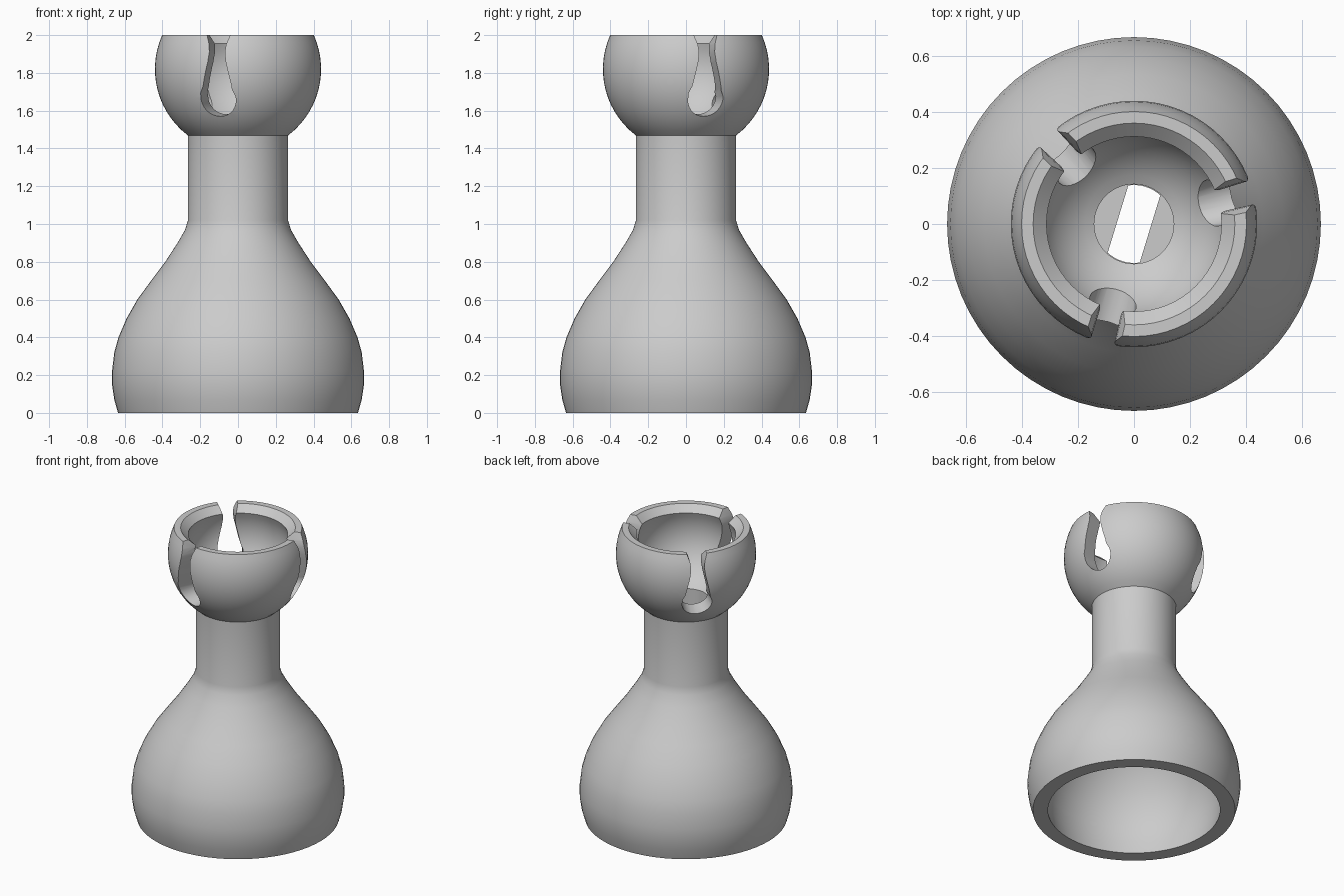
import bpy
import bmesh
import math
from math import cos, sin, pi, sqrt
from mathutils import Matrix, Vector

if "Cube" in bpy.data.objects:
    bpy.data.objects.remove(bpy.data.objects["Cube"], do_unlink=True)

grey = bpy.data.materials.new("light_grey")
grey.use_nodes = True
colour = (0.6, 0.6, 0.6, 1)
grey.diffuse_color = colour
grey.node_tree.nodes["Principled BSDF"].inputs["Base Color"].default_value = colour

SOCKET_Z = 1.82
OUTER_R, INNER_R = 0.44, 0.34
NECK_R, BORE_R = 0.265, 0.142


def finish(name, bm):
    bmesh.ops.recalc_face_normals(bm, faces=bm.faces)
    mesh = bpy.data.meshes.new(name)
    bm.to_mesh(mesh)
    bm.free()
    mesh.materials.append(grey)
    obj = bpy.data.objects.new(name, mesh)
    bpy.context.collection.objects.link(obj)
    return obj


def lathe(name, profile, steps=64):
    bm = bmesh.new()
    verts = [bm.verts.new((r, 0, z)) for r, z in profile]
    edges = [bm.edges.new(pair) for pair in zip(verts, verts[1:])]
    bmesh.ops.spin(bm, geom=verts + edges, cent=(0, 0, 0), axis=(0, 0, 1),
                   angle=2 * pi, steps=steps, use_duplicate=False)
    bmesh.ops.remove_doubles(bm, verts=bm.verts, dist=0.0005)
    return finish(name, bm)


def loft(name, loop_a, loop_b, matrix):
    """Closed solid between two loops of equal length."""
    bm = bmesh.new()
    a = [bm.verts.new(matrix @ Vector(p)) for p in loop_a]
    b = [bm.verts.new(matrix @ Vector(p)) for p in loop_b]
    bm.faces.new(a)
    bm.faces.new(b[::-1])
    for i in range(len(a)):
        j = (i + 1) % len(a)
        bm.faces.new((a[i], b[i], b[j], a[j]))
    return finish(name, bm)


def sphere_arc(radius, z0, z1, n):
    """Profile points on the socket sphere between two heights."""
    a0 = math.asin((z0 - SOCKET_Z) / radius)
    a1 = math.asin((z1 - SOCKET_Z) / radius)
    angles = [a0 + (a1 - a0) * i / n for i in range(n + 1)]
    return [(radius * cos(a), SOCKET_Z + radius * sin(a)) for a in angles]


# Hollow bell base, neck and spherical socket as one turned body
cavity = [(0, 1.0), (0.14, 1.0), (0.18, 0.92), (0.28, 0.76), (0.36, 0.65),
          (0.44, 0.55), (0.51, 0.43), (0.55, 0.31), (0.565, 0.2),
          (0.56, 0.1), (0.54, 0)]
bell = [(0.635, 0), (0.655, 0.07), (0.667, 0.15), (0.667, 0.22), (0.655, 0.32),
        (0.633, 0.4), (0.59, 0.5), (0.533, 0.6), (0.46, 0.7), (0.385, 0.8),
        (0.32, 0.9), (0.28, 0.97), (NECK_R, 1.02)]
neck_top = SOCKET_Z - sqrt(OUTER_R ** 2 - NECK_R ** 2)
bore_top = SOCKET_Z - sqrt(INNER_R ** 2 - BORE_R ** 2)
shell = sphere_arc(OUTER_R, neck_top, 2.0, 14)
cup = [(0.36, 2.0)] + sphere_arc(INNER_R, 1.955, bore_top, 14)
bore = [(BORE_R, 1.35), (0, 1.35)]
body = lathe("socket_stand", cavity + bell + shell + cup + bore)

cutters = []

# Tilted slot joining the bore to the hollow base
half = 0.061
a0 = math.asin(half / BORE_R)
arc = [-a0 + 2 * a0 * i / 8 for i in range(9)]
slot = [(0.139 * cos(a + t), 0.139 * sin(a + t)) for t in (0, pi) for a in arc]
cutters.append(loft("slot_cutter", [(x, y, 0.9) for x, y in slot],
                    [(x, y, 1.4) for x, y in slot],
                    Matrix.Rotation(math.radians(73), 4, "Z")))


# Keyhole notches, flared outward and at the rim
def keyhole(radius, grow):
    bulb = [-pi / 2 + pi * 0.55 * i / 8 for i in range(9)]
    side = [((0.082 + grow) * cos(a), 1.66 + (0.08 + grow) * sin(a)) for a in bulb]
    side += [(w + grow * 0.4, z) for w, z in
             ((0.072, 1.73), (0.056, 1.8), (0.042, 1.86), (0.036, 1.91),
              (0.04, 1.95), (0.058, 2.0), (0.07, 2.05))]
    whole = side + [(-w, z) for w, z in side[:0:-1]]
    return [(radius, w, z) for w, z in whole]


for degrees in (15, 135, 255):
    cutters.append(loft("notch_cutter", keyhole(0.1, -0.015), keyhole(0.55, 0.028),
                        Matrix.Rotation(math.radians(degrees), 4, "Z")))

bpy.context.view_layer.objects.active = body
for cutter in cutters:
    cutter.hide_render = True
    cut = body.modifiers.new("cut", "BOOLEAN")
    cut.operation = "DIFFERENCE"
    cut.solver = "EXACT"
    cut.object = cutter
    bpy.ops.object.modifier_apply(modifier=cut.name)
    bpy.data.objects.remove(cutter, do_unlink=True)

# Smooth surfaces with crisp rims
bpy.ops.object.select_all(action="DESELECT")
body.select_set(True)
bpy.ops.object.shade_smooth_by_angle(angle=math.radians(30))
